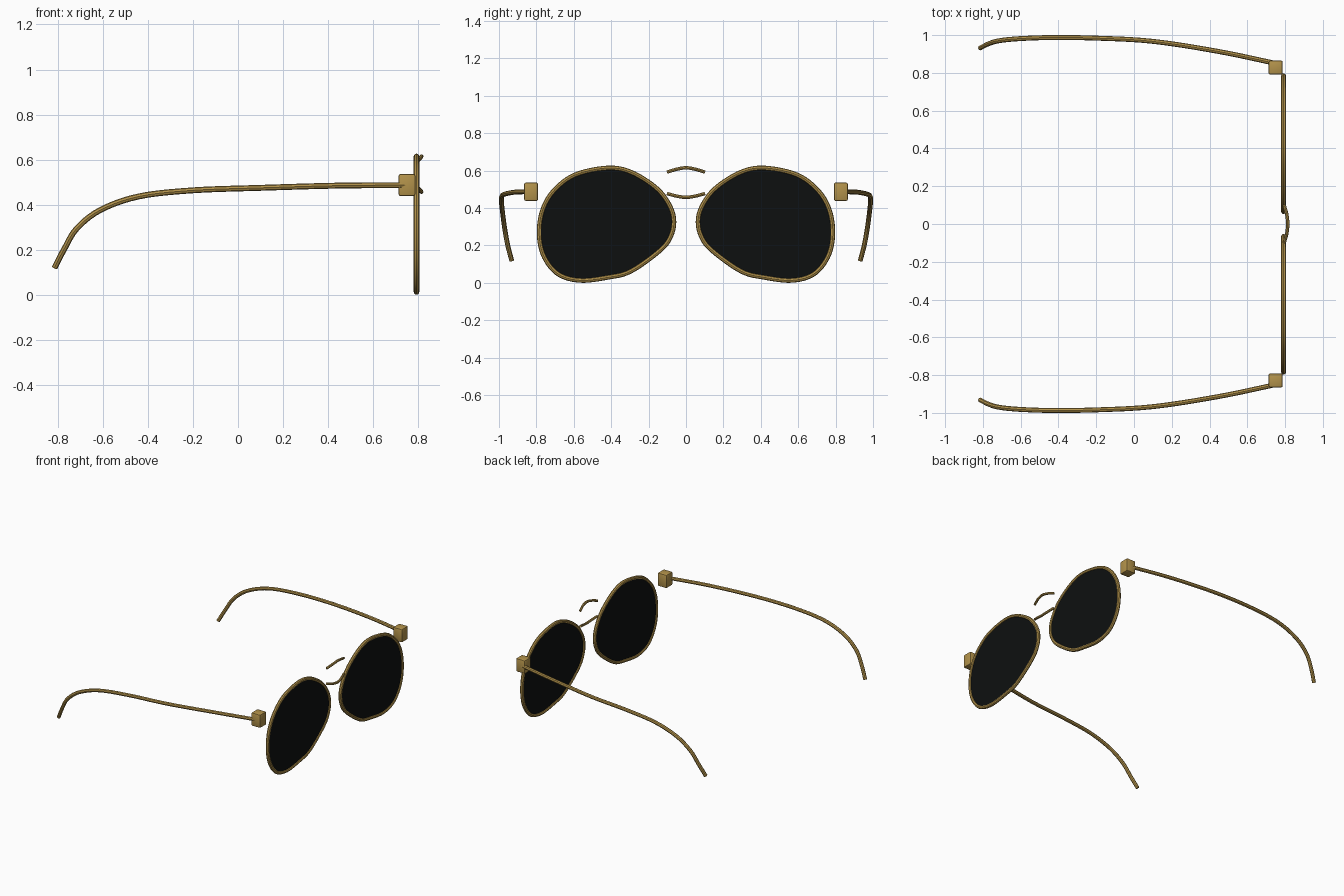
import bpy, bmesh
from mathutils import Vector

if "Cube" in bpy.data.objects:
    bpy.data.objects.remove(bpy.data.objects["Cube"])


def material(name, col):
    m = bpy.data.materials.new(name)
    m.diffuse_color = (*col, 1)
    m.use_nodes = True
    m.node_tree.nodes["Principled BSDF"].inputs["Base Color"].default_value = m.diffuse_color
    return m


GOLD = material("gold_metal", (0.45, 0.29, 0.07))
DARK = material("dark_glass", (0.004, 0.005, 0.005))


def smooth_path(pts, steps, closed=False):
    """Catmull-Rom points through pts."""
    p = [Vector(q) for q in pts]
    n = len(p)
    if not closed:
        p = [2 * p[0] - p[1]] + p + [2 * p[-1] - p[-2]]
    out = []
    for i in range(n if closed else n - 1):
        a, b, c, d = (p[(i + k - 1) % n] if closed else p[i + k] for k in range(4))
        for s in range(steps):
            t = s / steps
            out.append(0.5 * (2 * b + (c - a) * t + (2 * a - 5 * b + 4 * c - d) * t * t
                              + (3 * b - a - 3 * c + d) * t ** 3))
    if not closed:
        out.append(p[-2])
    return out


def finish(ob, mat):
    ob.data.materials.append(mat)
    bpy.ops.object.select_all(action='DESELECT')
    ob.select_set(True)
    bpy.context.view_layer.objects.active = ob
    if ob.type == 'CURVE':
        bpy.ops.object.convert(target='MESH')
    bpy.ops.object.shade_smooth_by_angle(angle=0.6)


def tube(name, pts, radius, closed=False):
    cu = bpy.data.curves.new(name, 'CURVE')
    cu.dimensions = '3D'
    cu.bevel_depth = radius
    cu.bevel_resolution = 2
    cu.use_fill_caps = True
    sp = cu.splines.new('POLY')
    sp.points.add(len(pts) - 1)
    for q, v in zip(sp.points, pts):
        q.co = (*v, 1)
    sp.use_cyclic_u = closed
    ob = bpy.data.objects.new(name, cu)
    bpy.context.collection.objects.link(ob)
    finish(ob, GOLD)


def mesh_object(name, bm, mat):
    bmesh.ops.recalc_face_normals(bm, faces=bm.faces)
    me = bpy.data.meshes.new(name)
    bm.to_mesh(me)
    bm.free()
    ob = bpy.data.objects.new(name, me)
    bpy.context.collection.objects.link(ob)
    finish(ob, mat)


# Centre line of one rim as (y, z)
RIM = [(0.42, 0.614), (0.295, 0.592), (0.165, 0.512), (0.095, 0.427), (0.065, 0.34),
       (0.08, 0.252), (0.138, 0.174), (0.295, 0.062), (0.42, 0.029), (0.565, 0.013),
       (0.682, 0.046), (0.758, 0.138), (0.785, 0.257), (0.768, 0.385), (0.708, 0.491),
       (0.594, 0.577)]
# Centre line of one temple arm
TEMPLE = [(0.77, 0.846, 0.487), (0.45, 0.913, 0.485), (0.1, 0.967, 0.475),
          (-0.2, 0.984, 0.464), (-0.44, 0.987, 0.437), (-0.61, 0.981, 0.377),
          (-0.715, 0.97, 0.295), (-0.77, 0.954, 0.205), (-0.814, 0.932, 0.12)]
X = 0.792

for label, s in (("left", -1), ("right", 1)):
    outline = smooth_path([(X, s * y, z) for y, z in RIM], 6, True)

    # Rim and lens
    tube(label + "_rim", outline, 0.0125, True)
    bm = bmesh.new()
    face = bm.faces.new([bm.verts.new(v - Vector((0.004, 0, 0))) for v in outline])
    ext = bmesh.ops.extrude_face_region(bm, geom=[face])
    new = [g for g in ext["geom"] if isinstance(g, bmesh.types.BMVert)]
    bmesh.ops.translate(bm, verts=new, vec=(0.008, 0, 0))
    if len(bm.faces) == len(outline) + 1:
        bmesh.ops.holes_fill(bm, edges=bm.edges)
    mesh_object(label + "_lens", bm, DARK)

    # Temple arm
    tube(label + "_temple", smooth_path([(x, s * y, z) for x, y, z in TEMPLE], 5), 0.013)

    # Hinge block with bevelled edges
    bm = bmesh.new()
    bmesh.ops.create_cube(bm, size=1)
    for v in bm.verts:
        v.co = Vector((0.75 + v.co.x * 0.074, s * 0.828 + v.co.y * 0.074, 0.487 + v.co.z * 0.098))
    bmesh.ops.bevel(bm, geom=bm.edges[:], offset=0.008, segments=2, profile=0.5, affect='EDGES')
    mesh_object(label + "_hinge", bm, GOLD)

# Two bridge bars, bowed forward
for name, z_end, z_mid in (("upper_bridge", 0.592, 0.615), ("lower_bridge", 0.477, 0.457)):
    pts = [(0.795, -0.1, z_end), (0.809, -0.05, (z_end + z_mid * 2) / 3), (0.814, 0, z_mid),
           (0.809, 0.05, (z_end + z_mid * 2) / 3), (0.795, 0.1, z_end)]
    tube(name, smooth_path(pts, 4), 0.009)
